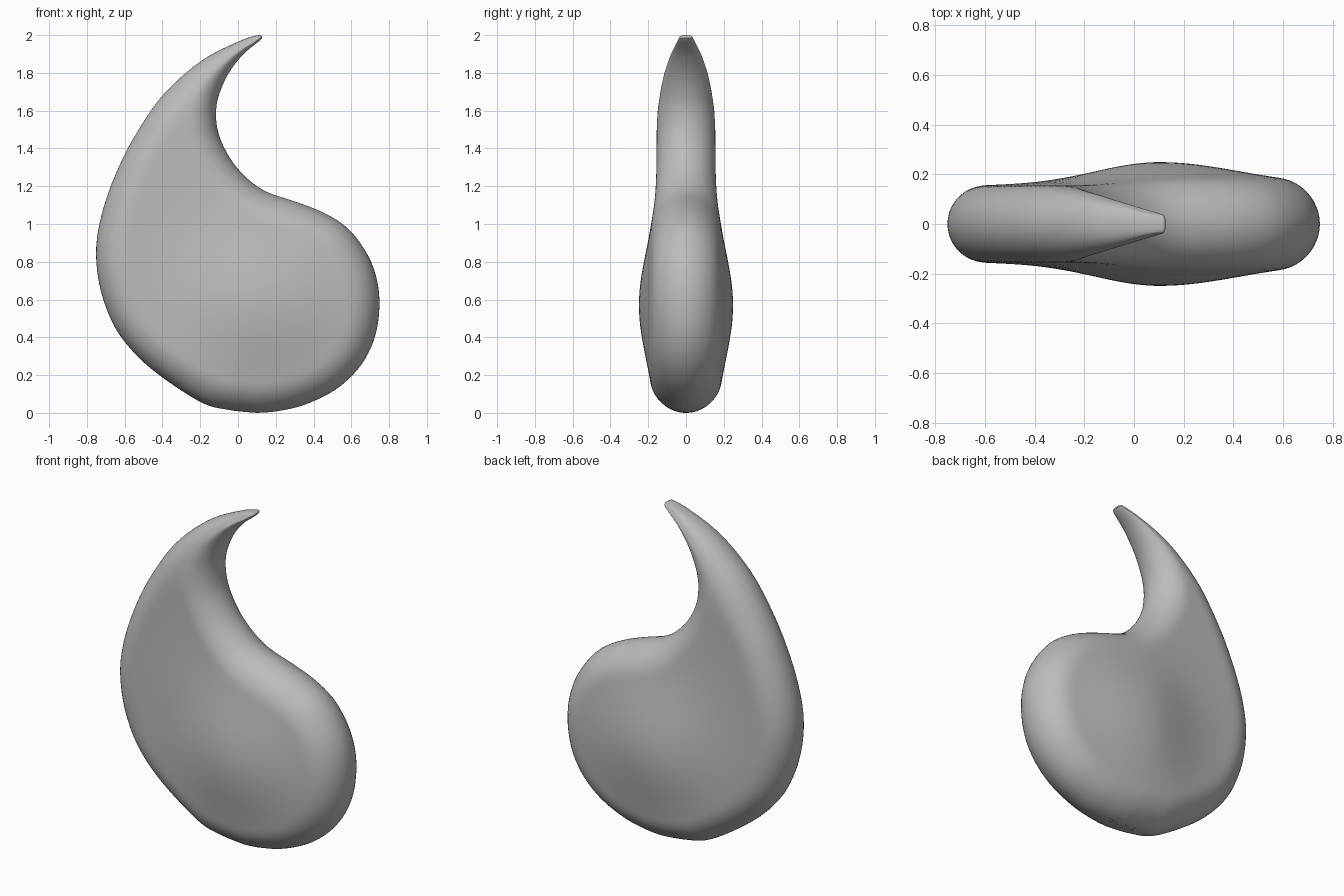
import bpy, bmesh, math
from mathutils import Vector, kdtree

if "Cube" in bpy.data.objects:
    bpy.data.objects.remove(bpy.data.objects["Cube"])

# Outline, tip to base, as (x, z): outer back and inner notch + belly
OUTER = [(.128, 1.985), (.11, 2.0), (0, 1.965), (-.2, 1.86), (-.4, 1.68), (-.55, 1.46),
         (-.65, 1.26), (-.72, 1.06), (-.752, .87), (-.735, .68), (-.68, .51),
         (-.6, .375), (-.45, .225), (-.2, .058), (-.05, .016), (.1, 0)]
INNER = [(.128, 1.985), (.11, 1.967), (.02, 1.89), (-.06, 1.78), (-.11, 1.65), (-.115, 1.54),
         (-.09, 1.44), (-.03, 1.33), (.05, 1.24), (.15, 1.17), (.3, 1.12),
         (.45, 1.062), (.58, .98), (.68, .85), (.733, .72), (.75, .57), (.725, .4),
         (.65, .25), (.52, .125), (.35, .042), (.2, .008), (.1, 0)]
# Half thickness of the horn against height
THICK = [(0, .155), (1.5, .155), (1.6, .15), (1.7, .136), (1.8, .115), (1.9, .08), (2.0, .03)]
ROWS, COLS = 110, 48


def smooth_curve(points, steps=100):
    """Catmull-Rom curve through the points."""
    p = [Vector(q) for q in points]
    p = [p[0]] + p + [p[-1]]
    out = []
    for a, b, c, d in zip(p, p[1:], p[2:], p[3:]):
        for i in range(steps):
            t = i / steps
            out.append(.5 * (2 * b + (c - a) * t + (2 * a - 5 * b + 4 * c - d) * t * t
                             + (3 * b - a - 3 * c + d) * t ** 3))
    return out + [p[-1]]


def resample(curve, fractions):
    """Points at the given fractions of the curve's length."""
    length = [0]
    for a, b in zip(curve, curve[1:]):
        length.append(length[-1] + (b - a).length)
    out, k = [], 0
    for f in fractions:
        while k < len(curve) - 1 and length[k] < f * length[-1] - 1e-7:
            k += 1
        out.append(curve[k])
    return out


def horn_thickness(z):
    for (z0, t0), (z1, t1) in zip(THICK, THICK[1:]):
        if z <= z1:
            return t0 + (t1 - t0) * (z - z0) / (z1 - z0)
    return THICK[-1][1]


def half_depth(x, z, d):
    """Rounded rim plus a soft bulge in the middle of the belly."""
    t = horn_thickness(z)
    r = t * t / .155
    edge = math.sqrt(max(0, 1 - (1 - min(d / r, 1)) ** 2))
    sx = .36 if x < .1 else .46
    bulge = .095 * math.exp(-((x - .1) / sx) ** 2 - ((z - .57) / .4) ** 2)
    return edge * (t + bulge)


outer, inner = smooth_curve(OUTER), smooth_curve(INNER)
rim = kdtree.KDTree(len(outer) + len(inner))
for i, p in enumerate(outer + inner):
    rim.insert((p.x, p.y, 0), i)
rim.balance()

cosine = lambda n: [(1 - math.cos(math.pi * i / n)) / 2 for i in range(n + 1)]
left, right = resample(outer, cosine(ROWS)), resample(inner, cosine(ROWS))

# Front and back skins, welded along the rim
bm = bmesh.new()
for side in (-1, 1):
    grid = []
    for a, b in zip(left, right):
        row = []
        for j, v in enumerate(cosine(COLS)):
            p = a.lerp(b, v)
            d = 0 if j in (0, COLS) else rim.find((p.x, p.y, 0))[2]
            row.append(bm.verts.new((p.x, side * half_depth(p.x, p.y, d), p.y)))
        grid.append(row)
    for r0, r1 in zip(grid, grid[1:]):
        for j in range(COLS):
            bm.faces.new((r0[j], r0[j + 1], r1[j + 1], r1[j]))
bmesh.ops.remove_doubles(bm, verts=bm.verts, dist=.0003)
bmesh.ops.recalc_face_normals(bm, faces=bm.faces)
for f in bm.faces:
    f.smooth = True

mesh = bpy.data.meshes.new("curled_drop")
bm.to_mesh(mesh)
bm.free()
body = bpy.data.objects.new("curled_drop", mesh)
bpy.context.collection.objects.link(body)

grey = bpy.data.materials.new("plain grey")
grey.diffuse_color = (.5, .5, .5, 1)
grey.use_nodes = True
grey.node_tree.nodes["Principled BSDF"].inputs["Base Color"].default_value = grey.diffuse_color
mesh.materials.append(grey)

# Even out the skin where the rim rounding meets the faces
relax = body.modifiers.new("relax", 'SMOOTH')
relax.factor, relax.iterations = .5, 3
